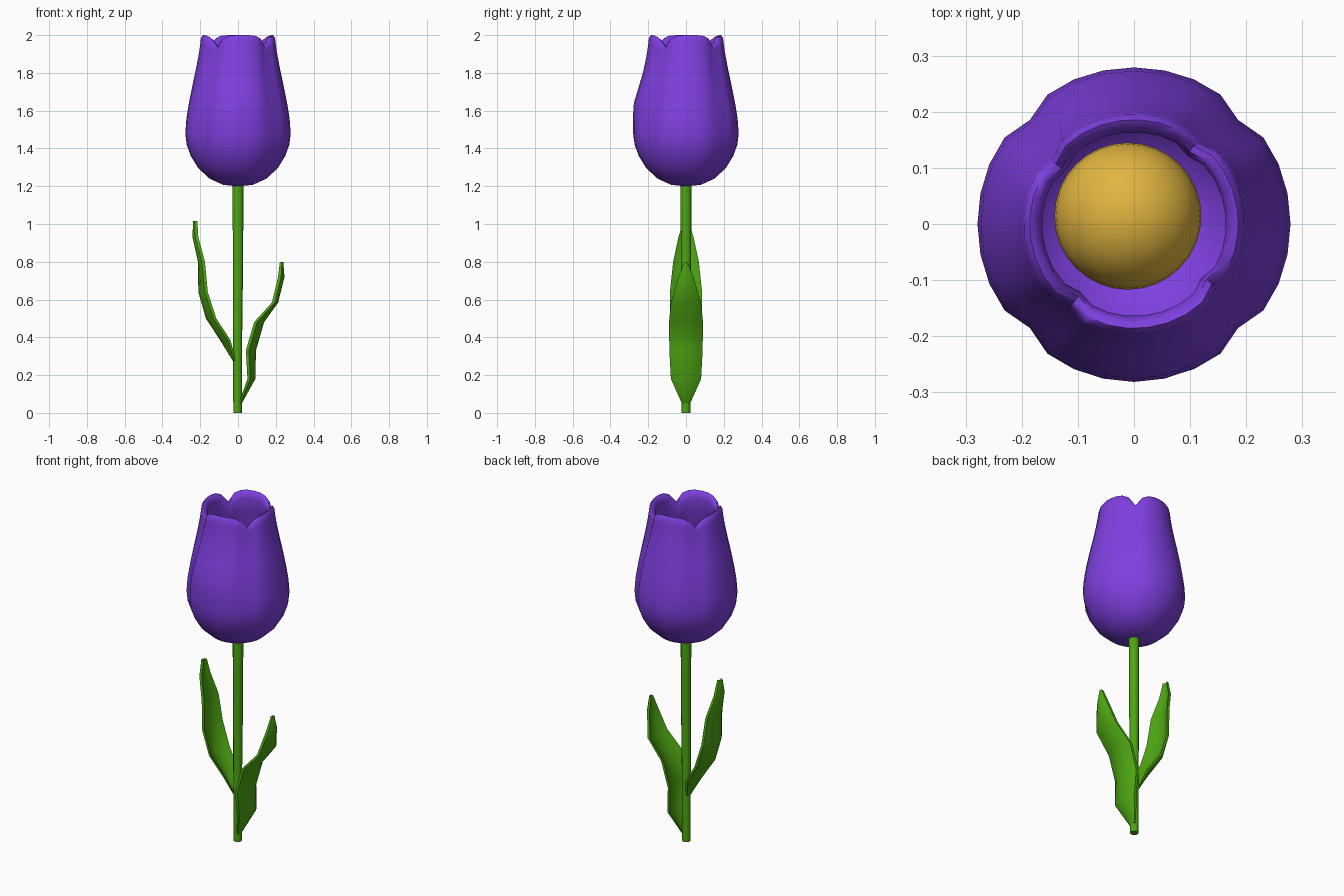
import bpy, bmesh, math

if "Cube" in bpy.data.objects:
    bpy.data.objects.remove(bpy.data.objects["Cube"])


def material(name, color):
    m = bpy.data.materials.new(name)
    m.diffuse_color = (*color, 1)
    m.use_nodes = True
    m.node_tree.nodes["Principled BSDF"].inputs["Base Color"].default_value = m.diffuse_color
    return m


PURPLE = material("purple", (0.21, 0.05, 0.74))
GREEN = material("green", (0.075, 0.38, 0.006))
YELLOW = material("yellow", (0.75, 0.46, 0.05))


def loft(name, rings, mat, angle=40):
    """Skin closed rings of equal point count, with capped ends."""
    bm = bmesh.new()
    rows = [[bm.verts.new(p) for p in ring] for ring in rings]
    n = len(rows[0])
    for a, b in zip(rows, rows[1:]):
        for i in range(n):
            j = (i + 1) % n
            bm.faces.new((a[i], a[j], b[j], b[i]))
    bm.faces.new(rows[0][::-1])
    bm.faces.new(rows[-1])
    bmesh.ops.recalc_face_normals(bm, faces=bm.faces[:])
    me = bpy.data.meshes.new(name)
    bm.to_mesh(me)
    bm.free()
    me.materials.append(mat)
    ob = bpy.data.objects.new(name, me)
    bpy.context.collection.objects.link(ob)
    smooth(ob, angle)
    return ob


def smooth(ob, angle):
    bpy.ops.object.select_all(action='DESELECT')
    ob.select_set(True)
    bpy.context.view_layer.objects.active = ob
    bpy.ops.object.shade_smooth_by_angle(angle=math.radians(angle))


# Petal cup: profile runs up the outside, over the rim and down the inside
profile = [(.01, 1.2), (.08, 1.208), (.15, 1.24), (.21, 1.295), (.25, 1.36),
           (.272, 1.42), (.279, 1.48), (.273, 1.56), (.26, 1.64), (.242, 1.73),
           (.225, 1.81), (.21, 1.89), (.201, 1.95), (.197, 1.985), (.186, 2.0),
           (.173, 1.993), (.164, 1.96), (.172, 1.89), (.187, 1.81), (.218, 1.66),
           (.235, 1.5), (.215, 1.38), (.17, 1.3), (.1, 1.25), (.01, 1.24)]
COLS = 8  # columns per petal


def cup_ring(r, z):
    ring = []
    dent = 0.06 * min(1, max(0, (z - 1.25) / 0.2))       # groove between petals
    twist = math.radians(7) * max(0, (z - 1.62) / 0.36) ** 1.5
    drop = 0.065 * max(0, (z - 1.7) / 0.3)               # notch at petal corners
    for petal in range(4):
        for c in range(COLS):
            u = 2 * c / COLS - 1
            a = math.radians(90 * petal + 45 * u) + twist
            # the front petal bulges a little higher up
            bulge = 0.016 * math.exp(-((z - 1.64) / 0.1) ** 2) * (1 - u * u) * (petal == 3)
            rr = r * (1 - dent * u ** 8) + bulge
            ring.append((rr * math.cos(a), rr * math.sin(a), z - drop * u ** 4))
    return ring


loft("petals", [cup_ring(r, z) for r, z in profile], PURPLE, 50)

# Flower centre
bpy.ops.mesh.primitive_uv_sphere_add(segments=32, ring_count=16, radius=0.131,
                                     location=(-0.011, 0.014, 1.38))
centre = bpy.context.object
centre.name = "flower_centre"
centre.data.materials.append(YELLOW)
smooth(centre, 60)

# Stem, slightly thicker toward the flower
stem = []
for x, r, z in [(-.002, .023, 0), (-.002, .024, .4), (0, .027, .8), (0, .029, 1.22)]:
    stem.append([(x + r * math.cos(k * math.pi / 6), r * math.sin(k * math.pi / 6), z)
                 for k in range(12)])
loft("stem", stem, GREEN)


# Leaves: channelled blades; rows are (midrib x, rim x, z, half width)
def leaf(name, rows, thick=0.016):
    ts = [-1, -.6, 0, .6, 1]
    rings = []
    for mid, rim, z, w in rows:
        s = 1 if rim > mid else -1
        th = min(thick, abs(rim - mid) * 0.6)
        cup = rim - mid - s * th
        outer = [(mid + cup * t * t, w * t, z) for t in ts]
        inner = [(x + s * th, y, z) for x, y, z in reversed(outer)]
        rings.append(outer + inner)
    loft(name, rings, GREEN)


leaf("left_leaf", [(-.018, -.006, .26, .012), (-.095, -.04, .385, .06),
                   (-.17, -.115, .5, .085), (-.21, -.16, .64, .085),
                   (-.212, -.175, .8, .068), (-.241, -.21, .93, .04),
                   (-.238, -.215, 1.015, .015)])
leaf("right_leaf", [(.02, .004, .05, .022), (.092, .05, .18, .08),
                    (.095, .042, .33, .088), (.138, .085, .48, .09),
                    (.213, .18, .585, .08), (.246, .212, .72, .04),
                    (.24, .222, .8, .008)])
